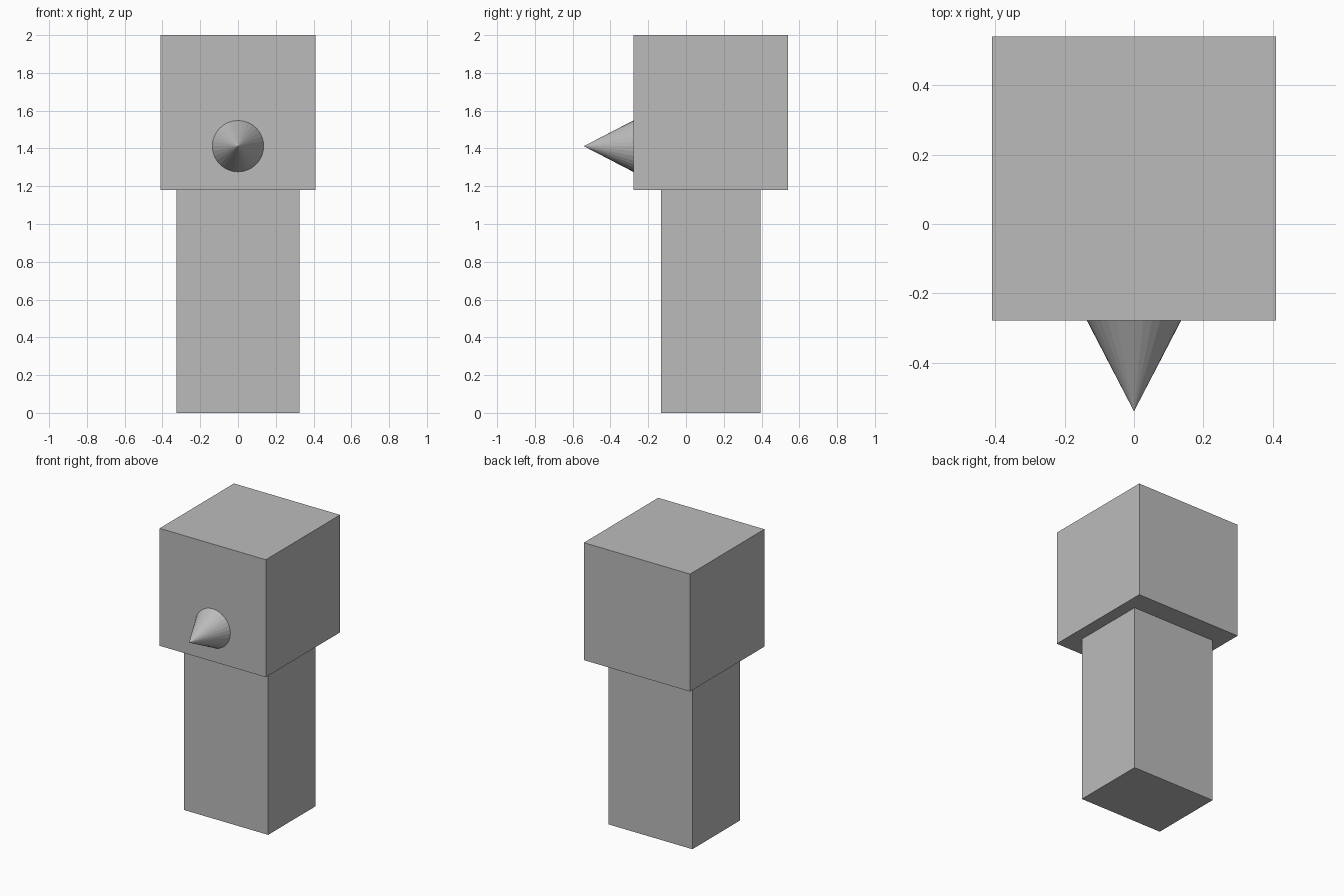
import bpy
import math

cube = bpy.data.objects.get("Cube")
if cube:
    bpy.data.objects.remove(cube, do_unlink=True)

# One plain grey for every part
grey = bpy.data.materials.new("plain_grey")
grey.use_nodes = True
colour = (0.5, 0.5, 0.5, 1)
grey.diffuse_color = colour
grey.node_tree.nodes["Principled BSDF"].inputs["Base Color"].default_value = colour


def finish(name):
    obj = bpy.context.object
    obj.name = obj.data.name = name
    obj.data.materials.append(grey)
    return obj


def box(name, size, centre):
    bpy.ops.mesh.primitive_cube_add(size=1, location=centre)
    obj = finish(name)
    obj.scale = size
    bpy.ops.object.transform_apply(location=False, rotation=False, scale=True)
    return obj


# Body block and the larger head cube on top
box("body", (0.65, 0.525, 1.18), (0, 0.131, 0.59))
box("head", (0.82, 0.82, 0.82), (0, 0.131, 1.59))

# Pointed nose, flat-faceted, facing the front
bpy.ops.mesh.primitive_cone_add(
    vertices=32, radius1=0.136, radius2=0, depth=0.262,
    location=(0, -0.41, 1.412), rotation=(math.pi / 2, 0, 0))
finish("nose")
